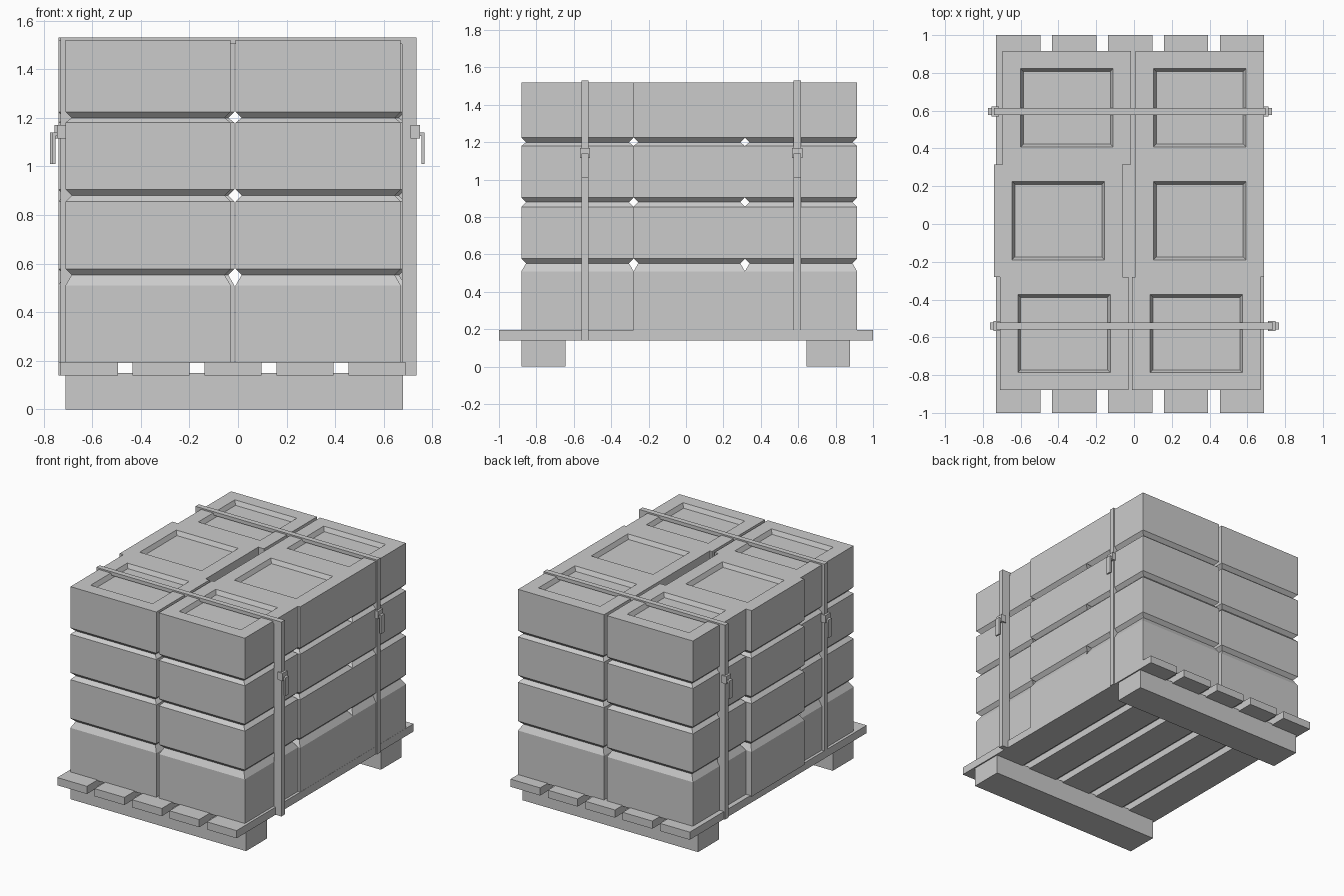
import bpy, bmesh

cube = bpy.data.objects.get("Cube")
if cube:
    bpy.data.objects.remove(cube, do_unlink=True)

# One plain grey for everything
grey = bpy.data.materials.new("plain_grey")
grey.use_nodes = True
GREY = (0.6, 0.6, 0.6, 1)
grey.diffuse_color = GREY
grey.node_tree.nodes["Principled BSDF"].inputs["Base Color"].default_value = GREY


def finish(name, bm):
    bmesh.ops.recalc_face_normals(bm, faces=bm.faces)
    mesh = bpy.data.meshes.new(name)
    bm.to_mesh(mesh)
    bm.free()
    mesh.materials.append(grey)
    obj = bpy.data.objects.new(name, mesh)
    bpy.context.scene.collection.objects.link(obj)


def loft(name, rings):
    """Stack rectangles (x0, x1, y0, y1, z) and cap both ends."""
    bm = bmesh.new()
    loops = []
    for x0, x1, y0, y1, z in rings:
        corners = ((x0, y0), (x1, y0), (x1, y1), (x0, y1))
        loops.append([bm.verts.new((x, y, z)) for x, y in corners])
    for a, b in zip(loops, loops[1:]):
        for i in range(4):
            j = (i + 1) % 4
            bm.faces.new((a[i], a[j], b[j], b[i]))
    bm.faces.new(loops[0])
    bm.faces.new(loops[-1])
    finish(name, bm)


def box(name, x0, x1, y0, y1, z0, z1):
    loft(name, [(x0, x1, y0, y1, z0), (x0, x1, y0, y1, z1)])


# Pallet: five planks on two beams
for i in range(5):
    x = -0.73 + i * 0.296
    box(f"pallet_plank_{i + 1}", x, x + 0.235, -1, 1, 0.14, 0.195)
for side, y in (("front", -0.88), ("back", 0.643)):
    box(f"pallet_beam_{side}", -0.71, 0.68, y, y + 0.235, 0, 0.15)

# Crates: each tier is (height, inset) pairs from bottom to top
IN = 0.025
TIERS = (
    ((0.19, 0), (0.51, 0), (0.553, IN)),
    ((0.553, IN), (0.578, 0), (0.855, 0), (0.88, IN)),
    ((0.88, IN), (0.905, 0), (1.18, 0), (1.20, IN)),
    ((1.20, IN), (1.225, 0), (1.52, 0)),
)
ROWS = {"front": (-0.88, -0.28), "middle": (-0.28, 0.315), "back": (0.315, 0.915)}
COLUMNS = {
    "right": {"front": -0.71, "middle": -0.74, "back": -0.695},
    "left": {"front": -0.01, "middle": 0.008, "back": 0.008},
}
WIDTH = 0.68
for side, starts in COLUMNS.items():
    for row, (y0, y1) in ROWS.items():
        x0 = starts[row]
        x1 = x0 + WIDTH
        for n, tier in enumerate(TIERS):
            rings = [(x0 + d, x1 - d, y0 + d, y1 - d, z) for z, d in tier]
            if n == len(TIERS) - 1:
                # Sunken panel in the lid
                cx, cy = (x0 + x1) / 2, (y0 + y1) / 2
                for w, h, z in ((0.245, 0.207, 1.52), (0.23, 0.192, 1.49)):
                    rings.append((cx - w, cx + w, cy - h, cy + h, z))
            loft(f"crate_{row}_{side}_{n + 1}", rings)

# Straps with a buckle and hanging lever on each side
HALF = 0.019
TOP = 1.53
for row, y, left, right in (("front", -0.54, -0.73, 0.735), ("back", 0.595, -0.74, 0.697)):
    y0, y1 = y - HALF, y + HALF
    box(f"strap_top_{row}", left, right, y0, y1, TOP - 0.025, TOP)
    for side, outer, s in (("right", left, -1), ("left", right, 1)):
        def part(name, a, b, grow, z0, z1):
            xs = sorted((outer + s * a, outer + s * b))
            box(f"{name}_{row}_{side}", *xs, y0 - grow, y1 + grow, z0, z1)
        part("strap_side", -0.06, 0, 0, 0.14, TOP)
        part("buckle", -0.025, 0.015, 0.008, 1.115, 1.17)
        part("lever_arm", 0.01, 0.033, 0, 1.125, 1.14)
        part("lever", 0.021, 0.033, 0, 1.01, 1.14)
